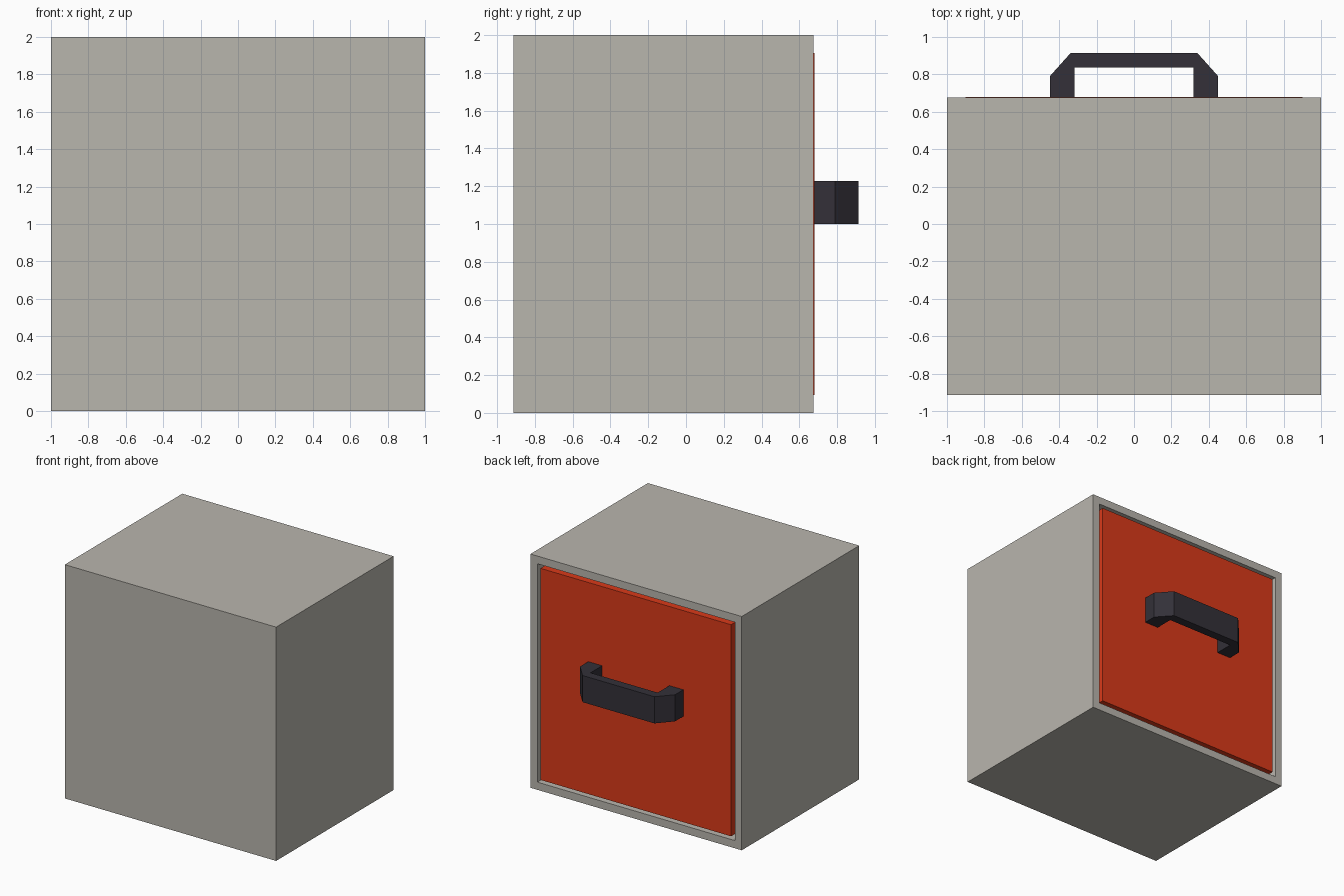
import bpy, bmesh

if "Cube" in bpy.data.objects:
    bpy.data.objects.remove(bpy.data.objects["Cube"])


def material(name, rgb):
    m = bpy.data.materials.new(name)
    m.diffuse_color = (*rgb, 1)
    m.use_nodes = True
    m.node_tree.nodes["Principled BSDF"].inputs["Base Color"].default_value = m.diffuse_color
    return m


GREY = material("warm grey", (0.485, 0.465, 0.42))
RED = material("rust red", (0.70, 0.042, 0.010))
DARK = material("charcoal", (0.033, 0.030, 0.040))


def finish(name, bm, mat):
    bmesh.ops.recalc_face_normals(bm, faces=bm.faces)
    me = bpy.data.meshes.new(name)
    bm.to_mesh(me)
    bm.free()
    me.materials.append(mat)
    ob = bpy.data.objects.new(name, me)
    bpy.context.collection.objects.link(ob)
    return ob


def new_box(lo, hi):
    bm = bmesh.new()
    bmesh.ops.create_cube(bm, size=1)
    for v in bm.verts:
        v.co = [(a + b) / 2 + c * (b - a) for a, b, c in zip(lo, hi, v.co)]
    return bm


# Cabinet: a box with a recess sunk into its +y face
bm = new_box((-1, -0.913, 0), (1, 0.675, 2))
bm.normal_update()
face = max(bm.faces, key=lambda f: f.normal.y)
bmesh.ops.inset_region(bm, faces=[face], thickness=0.093)
res = bmesh.ops.extrude_discrete_faces(bm, faces=[face])
bmesh.ops.translate(bm, verts=res["faces"][0].verts, vec=(0, -1.45, 0))
finish("cabinet", bm, GREY)

# Drawer front, standing very slightly proud of the frame
finish("drawer", new_box((-0.902, -0.7, 0.095), (0.902, 0.679, 1.905)), RED)

# Handle: chamfered bracket profile extruded upwards
half = [(0.318, 0.837), (0.318, 0.675), (0.45, 0.675), (0.45, 0.79), (0.34, 0.913)]
profile = half + [(-x, y) for x, y in reversed(half)]
bm = bmesh.new()
f = bm.faces.new([bm.verts.new((x, y, 1.0)) for x, y in profile])
ext = bmesh.ops.extrude_face_region(bm, geom=[f])
bmesh.ops.translate(bm, vec=(0, 0, 0.228),
                    verts=[g for g in ext["geom"] if isinstance(g, bmesh.types.BMVert)])
finish("handle", bm, DARK)
